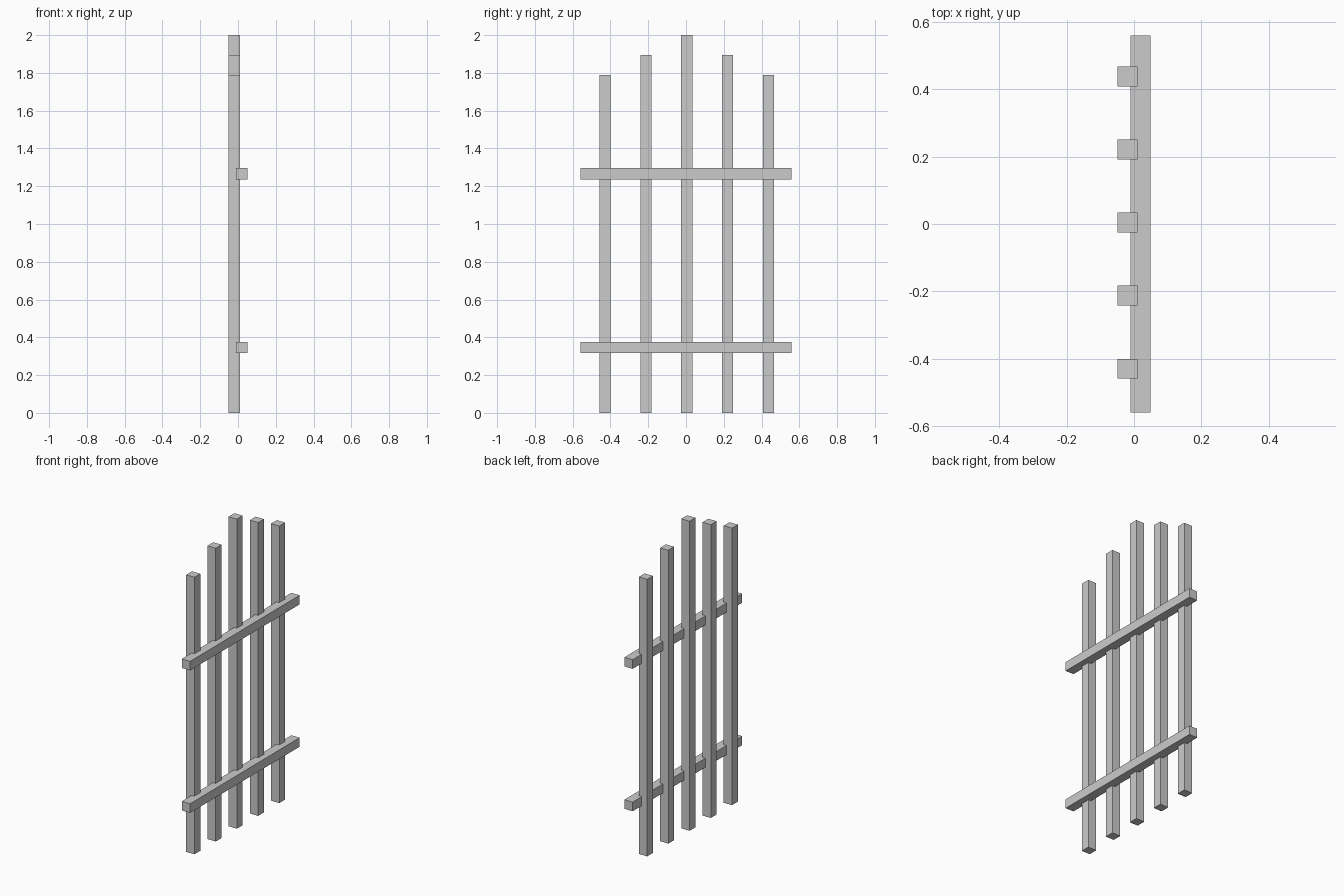
import bpy

if "Cube" in bpy.data.objects:
    bpy.data.objects.remove(bpy.data.objects["Cube"])

T = 0.059  # square bar thickness


def bar(name, lo, hi):
    """Axis-aligned box between two corners."""
    bpy.ops.mesh.primitive_cube_add(
        size=1, location=[(a + b) / 2 for a, b in zip(lo, hi)])
    ob = bpy.context.object
    ob.name = name
    ob.scale = [b - a for a, b in zip(lo, hi)]
    bpy.ops.object.transform_apply(location=False, rotation=False, scale=True)
    return ob


# Upright pickets, stepping up toward the middle
for i, height in enumerate((1.79, 1.895, 2.0, 1.895, 1.79)):
    y = 0.004 + (i - 2) * 0.2165
    bar(f"picket_{i + 1}", (-0.049, y - T / 2, 0), (-0.049 + T, y + T / 2, height))

# Horizontal rails, half-lapped into the pickets
for name, z in (("lower_rail", 0.346), ("upper_rail", 1.266)):
    bar(name, (0.049 - T, -0.559, z - T / 2), (0.049, 0.559, z + T / 2))
